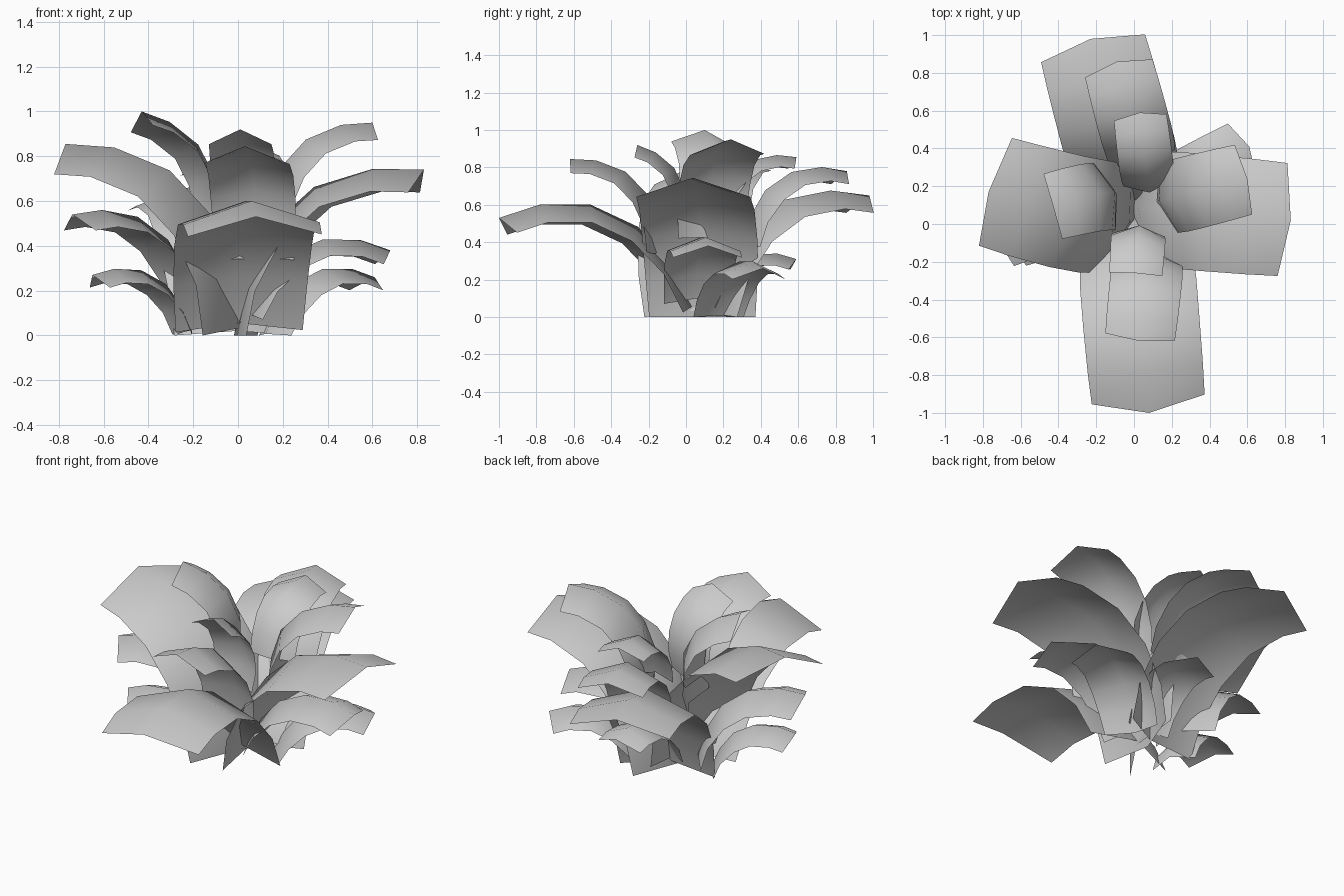
import bpy, bmesh
from math import radians, sin, cos
from mathutils import Vector, Matrix

if "Cube" in bpy.data.objects:
    bpy.data.objects.remove(bpy.data.objects["Cube"])

# Shared leaf template for a leaf one unit wide, listed from tip to base
ELEV = [4, 22, 47, 72, 85]              # steepness of each segment in degrees
SEG = [0.38, 0.46, 0.47, 0.46, 0.40]    # segment lengths
WIDTH = [1.0, 1.02, 1.03, 1.03, 1.0, 0.95]


def leaf(name, tip, azimuth, width, tilt, roll=0):
    """Arching folded strip, traced from its tip back down to its base."""
    a = radians(azimuth)
    out = Vector((cos(a), sin(a), 0))
    turn = Matrix.Rotation(radians(roll), 3, out)
    side = turn @ Vector((-sin(a), cos(a), 0))
    up = turn @ Vector((0, 0, 1))
    angles = [radians(e + tilt) for e in ELEV]
    sag = 0.03 + 0.12 * width           # how far the side edges fold down
    p = Vector(tip)
    bm = bmesh.new()
    rows = []
    for i in range(6):
        e = (angles[max(i - 1, 0)] + angles[min(i, 4)]) / 2
        normal = up * cos(e) - out * sin(e)
        edge = p - normal * sag * (1 if i < 4 else 0.8)
        if i == 0:
            edge -= (out * cos(e) + up * sin(e)) * 0.07 * width
        half = side * width * WIDTH[i] / 2
        row = []
        for co in (edge - half, p, edge + half):
            row.append(bm.verts.new((co.x, co.y, max(co.z, 0))))
        rows.append(row)
        if i < 5:
            p = p - (out * cos(angles[i]) + up * sin(angles[i])) * SEG[i] * width
    for r0, r1 in zip(rows, rows[1:]):
        for j in range(2):
            f = bm.faces.new((r0[j], r0[j + 1], r1[j + 1], r1[j]))
            f.smooth = True
    bmesh.ops.recalc_face_normals(bm, faces=bm.faces[:])
    bm.faces.ensure_lookup_table()
    if bm.faces[0].normal.z < 0:
        bmesh.ops.reverse_faces(bm, faces=bm.faces[:])
    me = bpy.data.meshes.new(name)
    bm.to_mesh(me)
    bm.free()
    ob = bpy.data.objects.new(name, me)
    bpy.context.collection.objects.link(ob)


# name, tip point, direction, width, tilt, roll
LEAVES = [
    # top crown
    ("top_leaf_left", (-0.43, 0.10, 1.00), 196, 0.36, 16, 5),
    ("top_leaf_right", (0.60, 0.24, 0.95), 14, 0.38, 0),
    ("top_leaf_front", (0.01, -0.26, 0.92), -94, 0.28, 18),
    ("top_leaf_back", (0.03, 0.59, 0.855), 97, 0.28, -10),
    # large middle leaves
    ("middle_leaf_left", (-0.77, 0.17, 0.855), 163, 0.60, 0, -6),
    ("middle_leaf_right", (0.83, 0.02, 0.74), -5, 0.60, -5),
    ("middle_leaf_front", (0.03, -0.62, 0.845), -96, 0.37, -1),
    ("middle_leaf_back", (-0.09, 0.86, 0.78), 105, 0.37, -13),
    ("wide_leaf_front", (0.08, -1.00, 0.53), -85, 0.60, -22, 1),
    ("wide_leaf_back", (-0.23, 0.98, 0.65), 105, 0.57, -11),
    # low leaves
    ("low_leaf_left", (-0.74, -0.06, 0.54), 202, 0.38, -12),
    ("low_leaf_right", (0.68, 0.12, 0.38), 6, 0.37, -23),
    ("bottom_leaf_right", (0.61, 0.41, 0.26), 28, 0.32, -22),
    ("bottom_leaf_left", (-0.65, -0.10, 0.27), 199, 0.28, -19),
    ("bottom_leaf_back", (0.05, 0.59, 0.31), 88, 0.28, -20),
]
for args in LEAVES:
    leaf(*args)
